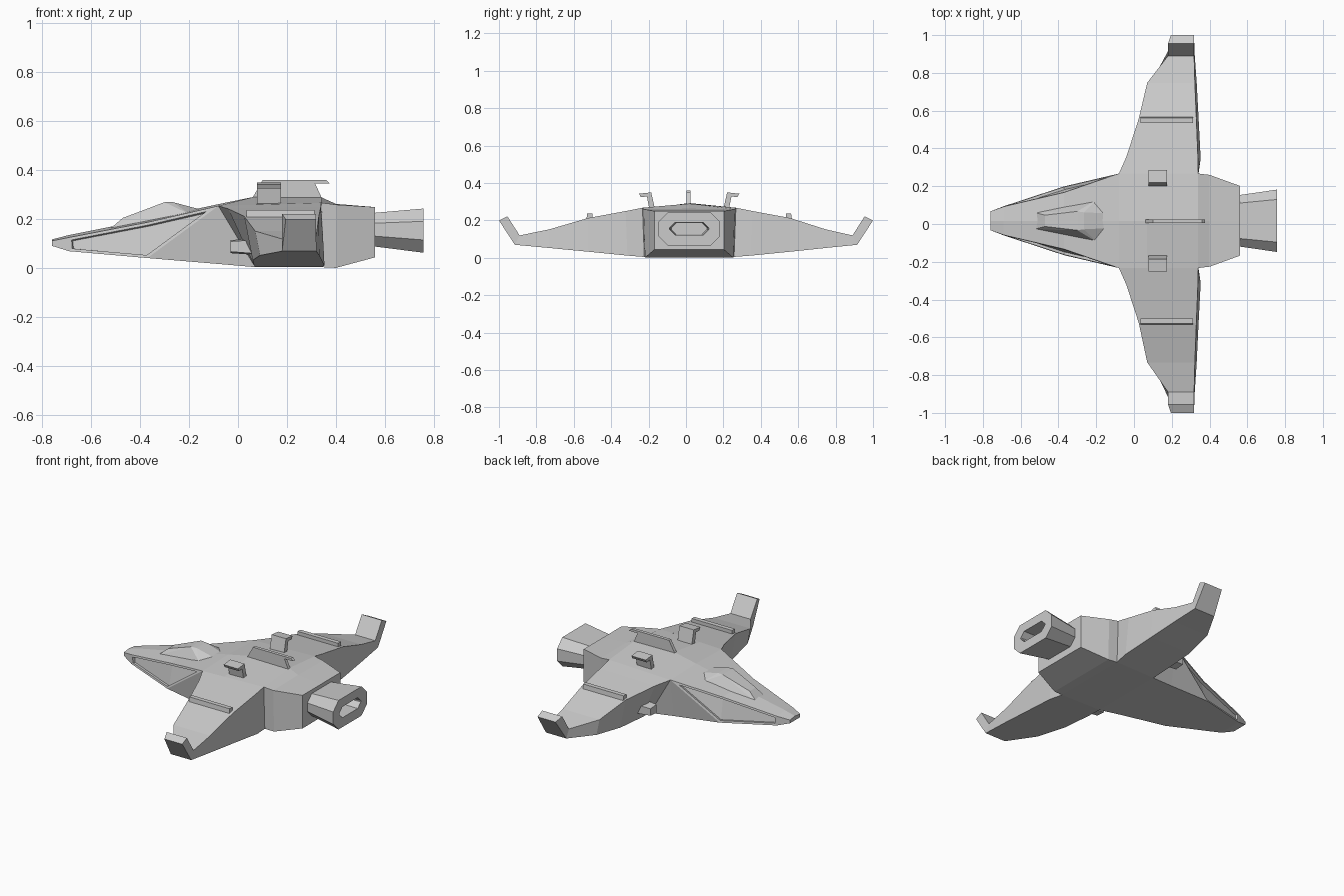
import bpy, bmesh

if "Cube" in bpy.data.objects:
    bpy.data.objects.remove(bpy.data.objects["Cube"])

CY = 0.017  # the hull's centre line sits slightly off y = 0


def Y(s, d):
    """Side s (+1/-1), distance d from the centre line -> world y."""
    return s * d + CY * (1 if d < 0.55 else max(0, (0.9 - d) / 0.35))


def finish(name, bm):
    bmesh.ops.recalc_face_normals(bm, faces=bm.faces[:])
    me = bpy.data.meshes.new(name)
    bm.to_mesh(me)
    bm.free()
    ob = bpy.data.objects.new(name, me)
    bpy.context.collection.objects.link(ob)
    return ob


def convex(name, pts):
    bm = bmesh.new()
    for p in pts:
        bm.verts.new(p)
    r = bmesh.ops.convex_hull(bm, input=bm.verts[:])
    bmesh.ops.delete(bm, geom=list(set(r["geom_interior"] + r["geom_unused"])), context='VERTS')
    return finish(name, bm)


def prism(name, a, b):
    """Solid between two matching outlines."""
    bm = bmesh.new()
    va, vb = [bm.verts.new(p) for p in a], [bm.verts.new(p) for p in b]
    bm.faces.new(va)
    bm.faces.new(vb)
    for i in range(len(va)):
        j = (i + 1) % len(va)
        bm.faces.new((va[i], va[j], vb[j], vb[i]))
    return finish(name, bm)


# Hull: sections along x as (x, ridge z, top half width, top edge z, bottom half width, bottom z)
SECTIONS = [
    (-0.76, 0.118, 0.05, 0.112, 0.05, 0.092),
    (-0.69, 0.136, 0.075, 0.126, 0.077, 0.070),
    (-0.37, 0.200, 0.15, 0.188, 0.182, 0.042),
    (-0.08, 0.262, 0.25, 0.255, 0.215, 0.018),
    (0.07, 0.293, 0.25, 0.2596, 0.235, 0.005),
    (0.34, 0.290, 0.25, 0.268, 0.24, 0.005),
    (0.40, 0.263, 0.243, 0.260, 0.235, 0.002),
    (0.56, 0.250, 0.185, 0.250, 0.185, 0.045),
]
bm = bmesh.new()
rings = []
for x, zc, wt, zt, wb, zb in SECTIONS:
    pts = [(x, CY, zc), (x, Y(1, wt), zt), (x, Y(1, wb), zb), (x, Y(-1, wb), zb), (x, Y(-1, wt), zt)]
    rings.append([bm.verts.new(p) for p in pts])
panels = {1: [], -1: []}
for i in range(len(rings) - 1):
    a, b = rings[i], rings[i + 1]
    for k, l in ((0, 1), (2, 3), (4, 0)):
        bm.faces.new((a[k], a[l], b[l], b[k]))
    for s, t, u in ((1, 1, 2), (-1, 4, 3)):
        if i == 2:
            panels[s].append(bm.faces.new((a[t], b[t], a[u])))
            bm.faces.new((a[u], b[t], b[u]))
        elif i == 3:
            bm.faces.new((a[t], b[u], a[u]))
        elif i != 4:
            f = bm.faces.new((a[t], b[t], b[u], a[u]))
            if i == 1:
                panels[s].append(f)
bm.faces.new(rings[0])
bm.faces.new(rings[-1])

# Wings and upturned tips: stations of (x, d, z) for lead top, trail top, trail bottom, lead bottom
WING = [
    [(-0.08, 0.25, 0.255), (0.34, 0.25, 0.268), (0.34, 0.24, 0.005), (0.07, 0.235, 0.005)],
    [(-0.04, 0.34, 0.243), (0.338, 0.34, 0.25), (0.353, 0.33, 0.012), (0.065, 0.33, 0.013)],
    [(0.025, 0.54, 0.213), (0.33, 0.54, 0.213), (0.342, 0.54, 0.033), (0.06, 0.54, 0.033)],
    [(0.07, 0.74, 0.152), (0.322, 0.74, 0.152), (0.332, 0.74, 0.053), (0.09, 0.74, 0.053)],
    [(0.18, 0.89, 0.12), (0.318, 0.89, 0.12), (0.32, 0.915, 0.07), (0.18, 0.915, 0.07)],
    [(0.18, 0.955, 0.222), (0.318, 0.955, 0.222), (0.318, 1.0, 0.2), (0.195, 1.0, 0.2)],
]
for s in (1, -1):
    prev = None
    for st in WING:
        cur = [bm.verts.new((x, Y(s, d), z)) for x, d, z in st]
        if prev:
            for k in range(4):
                l = (k + 1) % 4
                bm.faces.new((prev[k], prev[l], cur[l], cur[k]))
        prev = cur
    bm.faces.new(prev)
bmesh.ops.remove_doubles(bm, verts=bm.verts[:], dist=0.002)
bmesh.ops.recalc_face_normals(bm, faces=bm.faces[:])
# Sunken side panels on the nose
for s in (1, -1):
    bmesh.ops.inset_region(bm, faces=panels[s], thickness=0.012, depth=0, use_even_offset=True)
    bmesh.ops.inset_region(bm, faces=panels[s], thickness=0.002, depth=-0.014, use_even_offset=True)
finish("hull", bm)

# Canopy
half = [(-0.53, 0.045, 0.155), (-0.47, 0.03, 0.206), (-0.30, 0.05, 0.27), (-0.265, 0.045, 0.27),
        (-0.20, 0.11, 0.222), (-0.16, 0.04, 0.242), (-0.2, 0.09, 0.19), (-0.5, 0.04, 0.14)]
convex("canopy", [(x, s * d + CY, z) for x, d, z in half for s in (1, -1)])

# Dorsal fin
fin = [(0.055, 0.28), (0.10, 0.36), (0.36, 0.36), (0.375, 0.346), (0.315, 0.346), (0.35, 0.27)]
prism("dorsal_fin", [(x, 0.004, z) for x, z in fin], [(x, 0.024, z) for x, z in fin])


# Engine nozzle: octagonal tube with a slot-shaped exhaust
def octagon(bm, x, w, lo, hi, c):
    p = [(w - c, lo), (w, lo + c), (w, hi - c), (w - c, hi)]
    return [bm.verts.new((x, CY + s * d, z)) for s, q in ((1, p), (-1, p[::-1])) for d, z in q]


bm = bmesh.new()
loops = [octagon(bm, *a) for a in ((0.55, 0.135, 0.09, 0.226, 0.042), (0.757, 0.165, 0.064, 0.244, 0.052),
                                   (0.757, 0.105, 0.122, 0.19, 0.03), (0.64, 0.095, 0.126, 0.186, 0.026))]
for a, b in zip(loops, loops[1:]):
    for k in range(8):
        l = (k + 1) % 8
        bm.faces.new((a[k], a[l], b[l], b[k]))
bm.faces.new(loops[0])
bm.faces.new(loops[-1])
finish("engine_nozzle", bm)

# Paired details on both sides
bracket = [(0.183, 0.262), (0.203, 0.35), (0.268, 0.343), (0.258, 0.325), (0.226, 0.328), (0.213, 0.262)]
bar = [(0.518, 0.2), (0.518, 0.238), (0.545, 0.238), (0.55, 0.2)]
gun_front = [(0.315, 0.062), (0.315, 0.115), (0.375, 0.11), (0.375, 0.068)]
gun_back = [(0.31, 0.05), (0.31, 0.13), (0.385, 0.12), (0.385, 0.055)]
for s, side in ((1, "left"), (-1, "right")):
    def ring(x, pts):
        return [(x, s * d + CY, z) for d, z in pts]
    prism("antenna_" + side, ring(0.077, bracket), ring(0.175, bracket))
    prism("wing_rail_" + side, ring(0.035, bar), ring(0.312, bar))
    prism("gun_" + side, ring(-0.03, gun_front), ring(0.14, gun_back))
